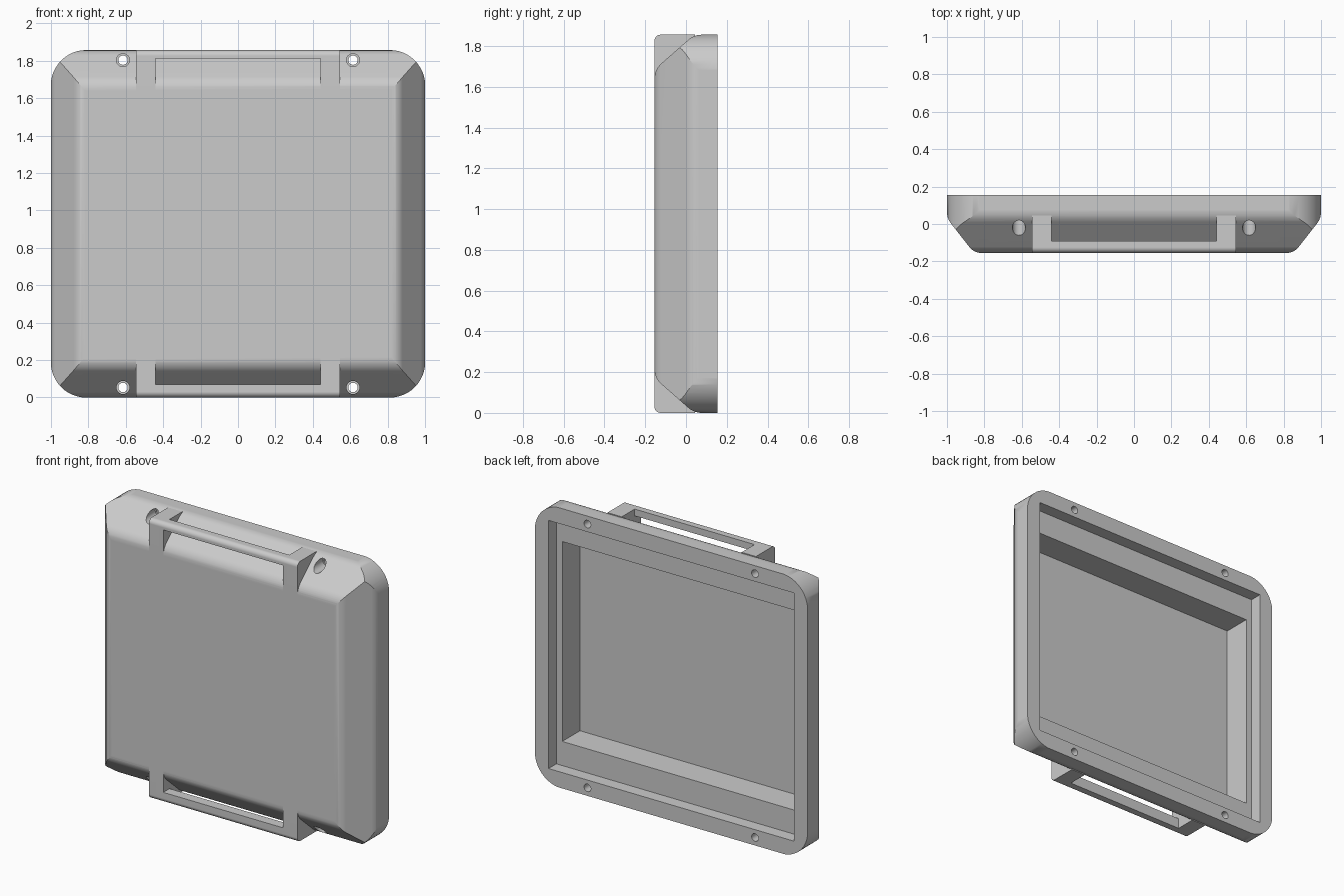
import bpy, bmesh, math
from mathutils import Vector

old = bpy.data.objects.get("Cube")
if old:
    bpy.data.objects.remove(old, do_unlink=True)

H = 1.856          # overall height
FRONT, BACK = -0.155, 0.155

grey = bpy.data.materials.new("matte grey")
grey.use_nodes = True
grey.diffuse_color = (0.6, 0.6, 0.6, 1)
grey.node_tree.nodes["Principled BSDF"].inputs["Base Color"].default_value = (0.6, 0.6, 0.6, 1)


def rounded(corners, steps=7):
    """Polygon from (u, v, radius) corners, with arcs where radius > 0."""
    out = []
    for i, (u, v, r) in enumerate(corners):
        p = Vector((u, v))
        if r == 0:
            out.append(p)
            continue
        a = (Vector(corners[i - 1][:2]) - p).normalized()
        b = (Vector(corners[(i + 1) % len(corners)][:2]) - p).normalized()
        half = a.angle(b) / 2
        centre = p + (a + b).normalized() * (r / math.sin(half))
        start = p + a * (r / math.tan(half)) - centre
        end = p + b * (r / math.tan(half)) - centre
        sweep = math.pi - 2 * half
        for k in range(steps + 1):
            t = k / steps
            out.append(centre + (start * math.sin((1 - t) * sweep)
                                 + end * math.sin(t * sweep)) / math.sin(sweep))
    return out


def prism(name, pts, axis, lo, hi):
    """Extrude a 2D polygon along an axis: x takes (y, z), y takes (x, z), z takes (x, y)."""
    place = {"x": lambda p, d: (d, p[0], p[1]),
             "y": lambda p, d: (p[0], d, p[1]),
             "z": lambda p, d: (p[0], p[1], d)}[axis]
    bm = bmesh.new()
    ends = [[bm.verts.new(place(p, d)) for p in pts] for d in (lo, hi)]
    bm.faces.new(ends[0])
    bm.faces.new(ends[1])
    n = len(pts)
    for i in range(n):
        j = (i + 1) % n
        bm.faces.new((ends[0][i], ends[0][j], ends[1][j], ends[1][i]))
    bmesh.ops.recalc_face_normals(bm, faces=bm.faces)
    mesh = bpy.data.meshes.new(name)
    bm.to_mesh(mesh)
    bm.free()
    mesh.materials.append(grey)
    obj = bpy.data.objects.new(name, mesh)
    bpy.context.collection.objects.link(obj)
    return obj


def rect(u0, u1, v0, v1, r=0):
    return [(u0, v0, r), (u1, v0, r), (u1, v1, r), (u0, v1, r)]


def activate(obj):
    bpy.ops.object.select_all(action="DESELECT")
    obj.select_set(True)
    bpy.context.view_layer.objects.active = obj


def combine(obj, tool, operation):
    mod = obj.modifiers.new("cut", "BOOLEAN")
    mod.object, mod.operation, mod.solver = tool, operation, "EXACT"
    activate(obj)
    bpy.ops.object.modifier_apply(modifier=mod.name)
    bpy.data.objects.remove(tool, do_unlink=True)


def finish(obj):
    activate(obj)
    bpy.ops.object.shade_smooth_by_angle(angle=math.radians(25))
    mod = obj.modifiers.new("clean shading", "WEIGHTED_NORMAL")
    mod.keep_sharp = True


# Shell: chamfered plan and side profiles meet in mitred corners
plan = rounded([(-1, BACK, 0), (-1, 0.03, 0.1), (-0.855, FRONT, 0.08),
                (0.855, FRONT, 0.08), (1, 0.03, 0.1), (1, BACK, 0)])
side = rounded([(BACK, 0, 0), (0.04, 0, 0.1), (FRONT, 0.171, 0.1),
                (FRONT, H - 0.171, 0.1), (0.04, H, 0.1), (BACK, H, 0)])
shell = prism("shell", plan, "z", -0.1, H + 0.1)
combine(shell, prism("side_profile", side, "x", -1.2, 1.2), "INTERSECT")
outline = rounded(rect(-1.001, 1.001, -0.001, H + 0.001, 0.19), 12)
combine(shell, prism("outline", outline, "y", -0.4, 0.4), "INTERSECT")

# Stepped recess in the back
for w, margin, depth in ((0.9, 0.105, 0.073), (0.857, 0.265, -0.113)):
    pts = rounded(rect(-w, w, margin, H - margin))
    combine(shell, prism("recess", pts, "y", depth, 0.3), "DIFFERENCE")

# Counterbored screw holes near the four corners
for x in (-0.615, 0.615):
    for z in (0.053, H - 0.053):
        for r, y0, y1 in ((0.025, -0.3, 0.3), (0.035, -0.3, 0.06)):
            circle = [(x + r * math.cos(k * math.tau / 24),
                       z + r * math.sin(k * math.tau / 24)) for k in range(24)]
            combine(shell, prism("hole", circle, "y", y0, y1), "DIFFERENCE")
finish(shell)

# Handles: side profile swept across, with the space behind and below the bar removed
for name, top, bar in (("top_handle", True, 0.045), ("bottom_handle", False, 0.07)):
    def up(pts):
        return [(y, H - d if top else d, r) for y, d, r in pts]
    block = rounded(up([(FRONT, 0.216, 0), (FRONT, 0, 0.03), (0.045, 0, 0), (0.045, 0.076, 0)]))
    gap = rounded(up([(-0.3, 0.4, 0), (-0.3, bar, 0), (-0.09, bar, 0),
                      (-0.09, -0.1, 0), (0.2, -0.1, 0), (0.2, 0.4, 0)]))
    handle = prism(name, block, "x", -0.545, 0.545)
    combine(handle, prism("gap", gap, "x", -0.44, 0.44), "DIFFERENCE")
    finish(handle)
